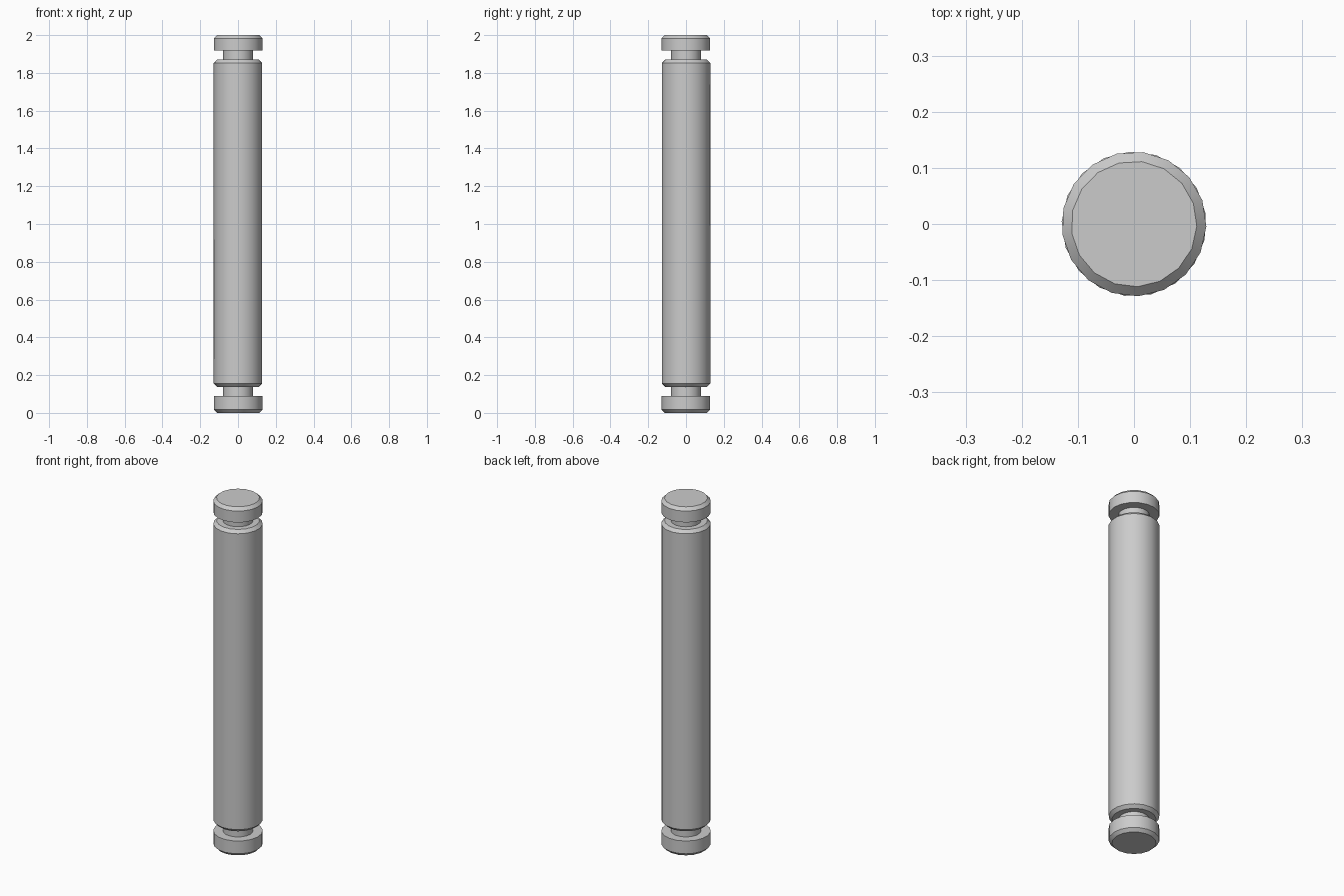
import bpy, bmesh, math

cube = bpy.data.objects.get("Cube")
if cube:
    bpy.data.objects.remove(cube, do_unlink=True)

steel = bpy.data.materials.new("grey_steel")
steel.use_nodes = True
GREY = (0.6, 0.6, 0.6, 1)
steel.diffuse_color = GREY
steel.node_tree.nodes["Principled BSDF"].inputs["Base Color"].default_value = GREY

R, GROOVE, CHAMFER = 0.129, 0.079, 0.017
SIDES = 17


def lathe(name, profile, phase):
    """Spin a (radius, height) profile around z and close both ends."""
    bm = bmesh.new()
    rings = []
    for r, z in profile:
        rings.append([bm.verts.new((r * math.cos(a), r * math.sin(a), z))
                      for a in (phase + math.tau * i / SIDES for i in range(SIDES))])
    for low, high in zip(rings, rings[1:]):
        for i in range(SIDES):
            j = (i + 1) % SIDES
            bm.faces.new((low[i], low[j], high[j], high[i]))
    bm.faces.new(rings[0][::-1])
    bm.faces.new(rings[-1])
    mesh = bpy.data.meshes.new(name)
    bm.to_mesh(mesh)
    bm.free()
    obj = bpy.data.objects.new(name, mesh)
    mesh.materials.append(steel)
    bpy.context.collection.objects.link(obj)
    bpy.ops.object.select_all(action="DESELECT")
    obj.select_set(True)
    bpy.context.view_layer.objects.active = obj
    bpy.ops.object.shade_smooth_by_angle(angle=math.radians(30))


r_in = R - CHAMFER
tilt = math.radians(-2)
half = math.pi / SIDES

# End collars, chamfered on their outer rims
lathe("bottom_collar", [(r_in, 0), (R, CHAMFER), (R, 0.09)], tilt)
lathe("top_collar", [(R, 1.918), (R, 2 - CHAMFER), (r_in, 2)], tilt)

# Main shaft, chamfered at both ends
lathe("shaft", [(r_in, 0.138), (R, 0.138 + CHAMFER),
                (R, 1.87 - CHAMFER), (r_in, 1.87)], tilt + half)

# Narrow necks at the bottom of the retaining grooves
lathe("bottom_neck", [(GROOVE, 0.09), (GROOVE, 0.138)], tilt)
lathe("top_neck", [(GROOVE, 1.87), (GROOVE, 1.918)], tilt)
